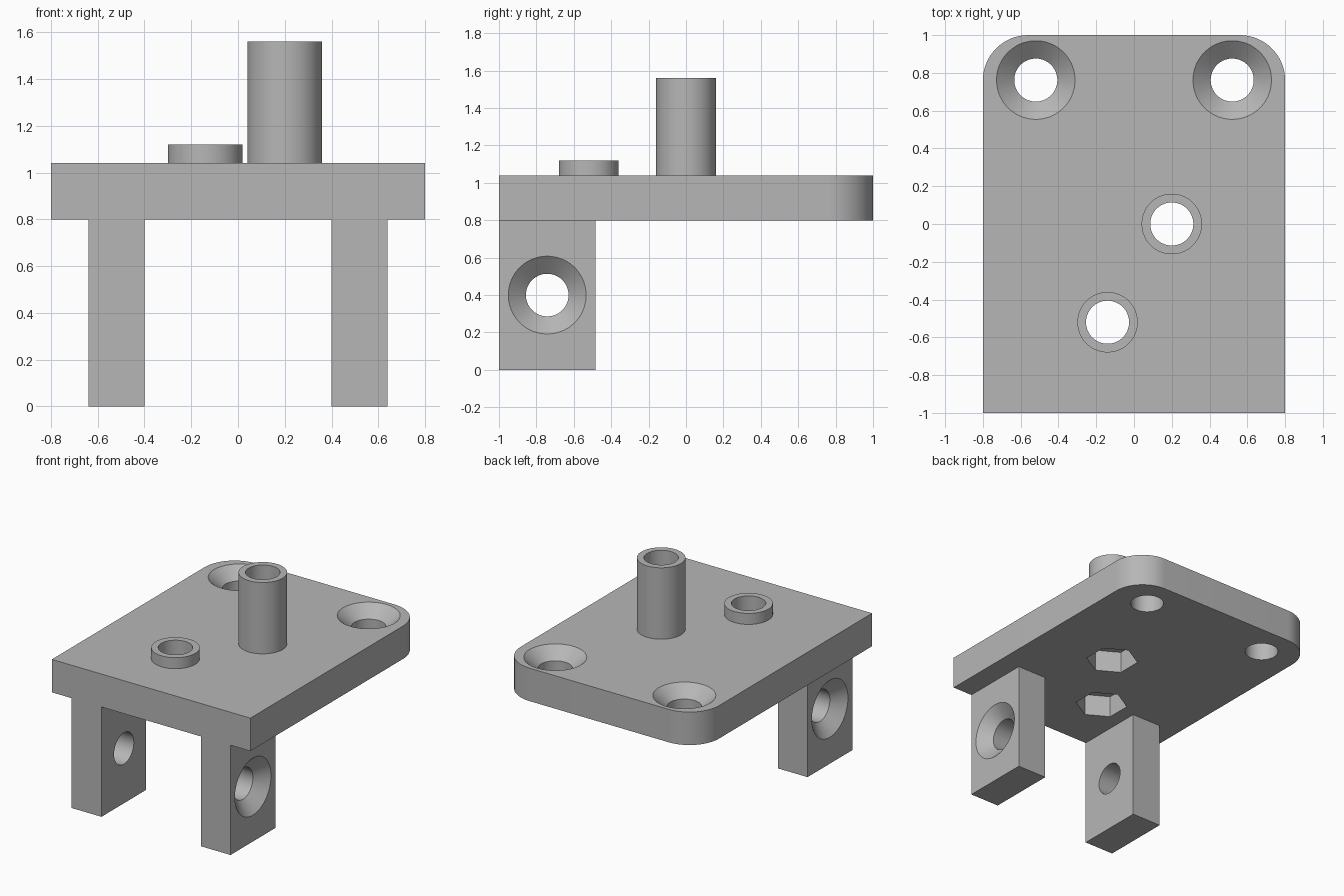
import bpy, bmesh, math
from mathutils import Matrix, Vector

if "Cube" in bpy.data.objects:
    bpy.data.objects.remove(bpy.data.objects["Cube"], do_unlink=True)

# Single grey material
grey = bpy.data.materials.new("plain grey")
grey.use_nodes = True
colour = (0.47, 0.47, 0.47, 1)
grey.diffuse_color = colour
grey.node_tree.nodes["Principled BSDF"].inputs["Base Color"].default_value = colour

HOLE, SINK, SINK_DEPTH = 0.114, 0.208, 0.08
BOSS = 0.16
PLATE_LOW, PLATE_TOP = 0.8, 1.04


def finish(name, bm):
    bmesh.ops.recalc_face_normals(bm, faces=bm.faces)
    mesh = bpy.data.meshes.new(name)
    bm.to_mesh(mesh)
    bm.free()
    mesh.materials.append(grey)
    obj = bpy.data.objects.new(name, mesh)
    bpy.context.collection.objects.link(obj)
    return obj


def lathe(name, profile, matrix, sides=64, tube=False):
    """Revolve (radius, height) points; capped solid, or closed ring if tube."""
    bm = bmesh.new()
    phase = math.pi / sides
    rings = [[bm.verts.new((r * math.cos(phase + math.tau * i / sides),
                            r * math.sin(phase + math.tau * i / sides), z))
              for i in range(sides)] for r, z in profile]
    pairs = list(zip(rings, rings[1:]))
    if tube:
        pairs.append((rings[-1], rings[0]))
    else:
        bm.faces.new(rings[0])
        bm.faces.new(rings[-1])
    for a, b in pairs:
        for i in range(sides):
            j = (i + 1) % sides
            bm.faces.new((a[i], a[j], b[j], b[i]))
    bm.transform(matrix)
    return finish(name, bm)


def box(name, low, high, corner=0):
    """Box between two corners; optionally round its back vertical edges."""
    low, high = Vector(low), Vector(high)
    bm = bmesh.new()
    bmesh.ops.create_cube(bm, size=1, matrix=Matrix.Translation((low + high) / 2)
                          @ Matrix.Diagonal((*(high - low), 1)))
    if corner:
        edges = [e for e in bm.edges if all(v.co.y > high.y - 0.001 for v in e.verts)
                 and abs(e.verts[0].co.z - e.verts[1].co.z) > 0.01]
        bmesh.ops.bevel(bm, geom=edges, offset=corner, segments=16,
                        profile=0.5, affect='EDGES')
    return finish(name, bm)


def cut(obj, cutters):
    for cutter in cutters:
        cutter.hide_render = True
        mod = obj.modifiers.new("cut", 'BOOLEAN')
        mod.operation = 'DIFFERENCE'
        mod.solver = 'EXACT'
        mod.object = cutter
        select(obj)
        bpy.ops.object.modifier_apply(modifier=mod.name)
        bpy.data.objects.remove(cutter, do_unlink=True)


def select(obj):
    bpy.ops.object.select_all(action='DESELECT')
    obj.select_set(True)
    bpy.context.view_layer.objects.active = obj


def smooth(obj):
    select(obj)
    bpy.ops.object.shade_smooth_by_angle(angle=math.radians(30))


def countersink(matrix):
    """Screw hole along local -z, flared at the local origin."""
    return lathe("screw_cutter", [(HOLE, -0.4), (HOLE, -SINK_DEPTH),
                                  (SINK, 0), (SINK, 0.05)], matrix)


# Mounting plate with two flared screw holes at the back
plate = box("plate", (-0.8, -1, PLATE_LOW), (0.8, 1, PLATE_TOP), corner=0.24)
cut(plate, [countersink(Matrix.Translation((s * 0.52, 0.762, PLATE_TOP)))
            for s in (-1, 1)])

# Hollow bosses, each with a through hole and a hexagonal nut pocket below
for name, x, y, top in (("tall_boss", 0.2, 0, 1.56), ("short_boss", -0.14, -0.52, 1.12)):
    place = Matrix.Translation((x, y, 0))
    boss = lathe(name, [(HOLE, PLATE_TOP), (BOSS, PLATE_TOP), (BOSS, top), (HOLE, top)],
                 place, tube=True)
    smooth(boss)
    cut(plate, [lathe("hole_cutter", [(HOLE, 0.7), (HOLE, 1.2)], place),
                lathe("nut_cutter", [(0.179, 0.7), (0.179, 0.96)], place, sides=6)])
smooth(plate)

# Two legs, drilled sideways with the flare on the outer face
for name, s in (("left_leg", 1), ("right_leg", -1)):
    xs = sorted((s * 0.4, s * 0.64))
    leg = box(name, (xs[0], -1, 0), (xs[1], -0.485, PLATE_LOW))
    cut(leg, [countersink(Matrix.Translation((s * 0.64, -0.742, 0.4))
                          @ Matrix.Rotation(s * math.pi / 2, 4, 'Y'))])
    smooth(leg)
